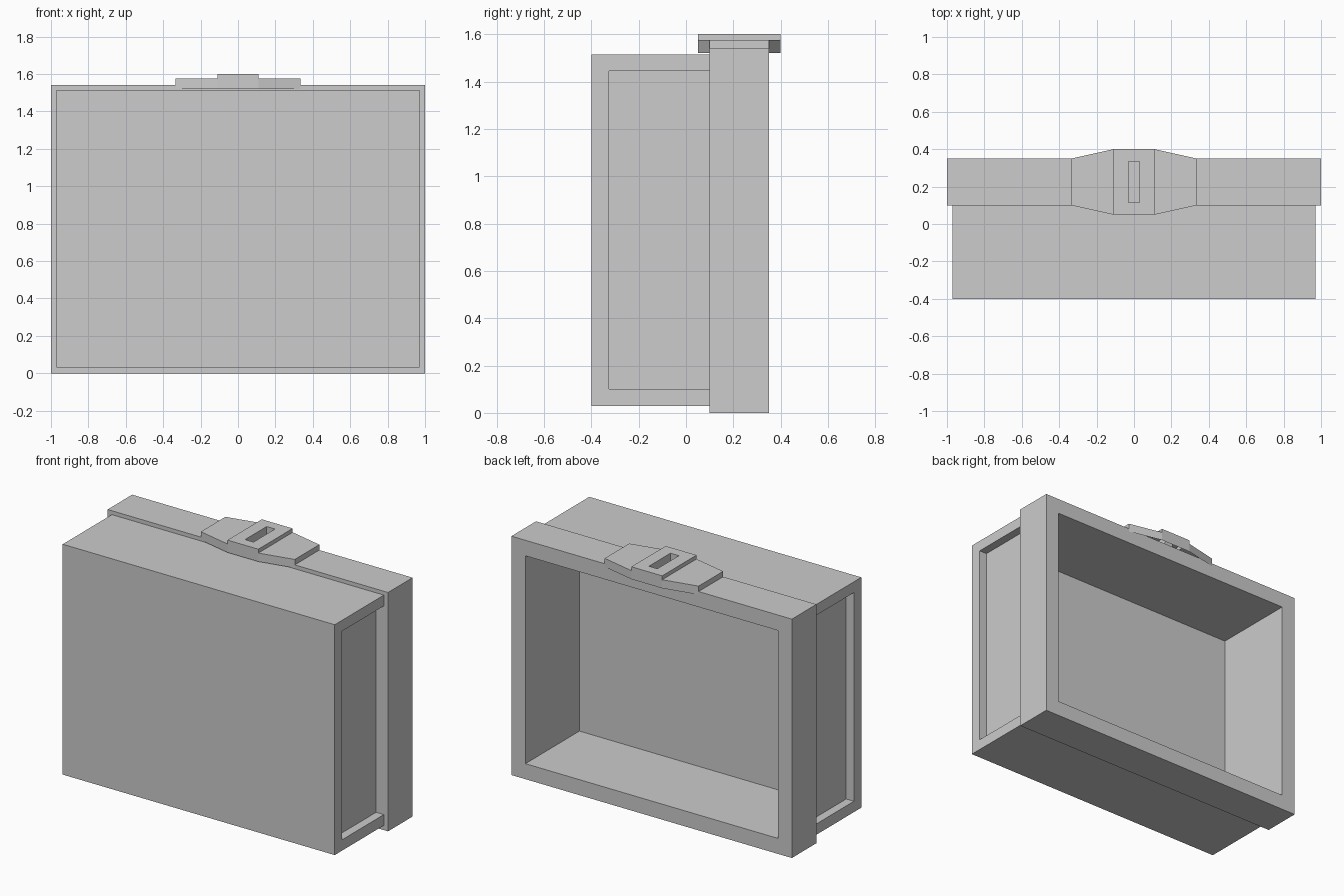
import bpy
import bmesh

cube = bpy.data.objects.get("Cube")
if cube:
    bpy.data.objects.remove(cube, do_unlink=True)

grey = bpy.data.materials.new("light_grey")
grey.use_nodes = True
colour = (0.604, 0.604, 0.604, 1)
grey.diffuse_color = colour
grey.node_tree.nodes["Principled BSDF"].inputs["Base Color"].default_value = colour


def add_object(name, bm):
    bmesh.ops.recalc_face_normals(bm, faces=bm.faces)
    mesh = bpy.data.meshes.new(name)
    bm.to_mesh(mesh)
    bm.free()
    mesh.materials.append(grey)
    obj = bpy.data.objects.new(name, mesh)
    bpy.context.collection.objects.link(obj)
    return obj


def box(name, x, y, z):
    """Box from (min, max) ranges on each axis."""
    bm = bmesh.new()
    bmesh.ops.create_cube(bm, size=1)
    for v in bm.verts:
        v.co = [r[0] if c < 0 else r[1] for c, r in zip(v.co, (x, y, z))]
    return add_object(name, bm)


def cut(target, cutters):
    """Subtract the cutters and bake the result into the mesh."""
    for cutter in cutters:
        cutter.hide_render = True
        mod = target.modifiers.new("cut", 'BOOLEAN')
        mod.operation = 'DIFFERENCE'
        mod.solver = 'EXACT'
        mod.object = cutter
    graph = bpy.context.evaluated_depsgraph_get()
    baked = bpy.data.meshes.new_from_object(target.evaluated_get(graph))
    target.modifiers.clear()
    target.data = baked


# Main case and the wider rim behind it
case = box("case_body", (-0.97, 0.97), (-0.4, 0.1), (0.03, 1.515))
rim = box("back_rim", (-1, 1), (0.1, 0.35), (0, 1.54))

# Deep cavity open at the back, shallow recess on each side
cavity = box("cavity_cutter", (-0.9, 0.9), (-0.2, 0.5), (0.1, 1.44))
recesses = [box("recess_cutter", sorted((s * 0.915, s * 1.2)), (-0.325, 0.2), (0.1, 1.445))
            for s in (-1, 1)]
cut(case, [cavity] + recesses)
cut(rim, [cavity])

# Handle: stepped profile along x, widest in the middle
END, MID = 0.335, 0.11
BASE, WING, CREST = 1.52, 1.575, 1.6
profile = [(-END, BASE), (-END, WING), (-MID, WING), (-MID, CREST),
           (MID, CREST), (MID, WING), (END, WING), (END, BASE), (MID, BASE), (-MID, BASE)]
bm = bmesh.new()
sides = []
for s in (-1, 1):
    row = [bm.verts.new((x, 0.225 + s * (0.125 if abs(x) == END else 0.175), z))
           for x, z in profile]
    for ids in ((0, 1, 2, 9), (9, 2, 3, 4, 5, 8), (8, 5, 6, 7)):
        bm.faces.new([row[i] for i in ids])
    sides.append(row)
near, far = sides
for i in range(len(profile)):
    j = (i + 1) % len(profile)
    bm.faces.new((near[i], near[j], far[j], far[i]))
handle = add_object("top_handle", bm)

# Slot through the crest, then open the hollow underside
slot = box("slot_cutter", (-0.03, 0.03), (0.115, 0.335), (1.4, 1.7))
cut(handle, [slot])
bm = bmesh.new()
bm.from_mesh(handle.data)
under = [f for f in bm.faces if all(v.co.z < BASE + 0.001 for v in f.verts)]
bmesh.ops.delete(bm, geom=under, context='FACES')
bm.to_mesh(handle.data)
bm.free()

# Cutters are no longer needed
for cutter in [cavity, slot] + recesses:
    bpy.data.objects.remove(cutter, do_unlink=True)
